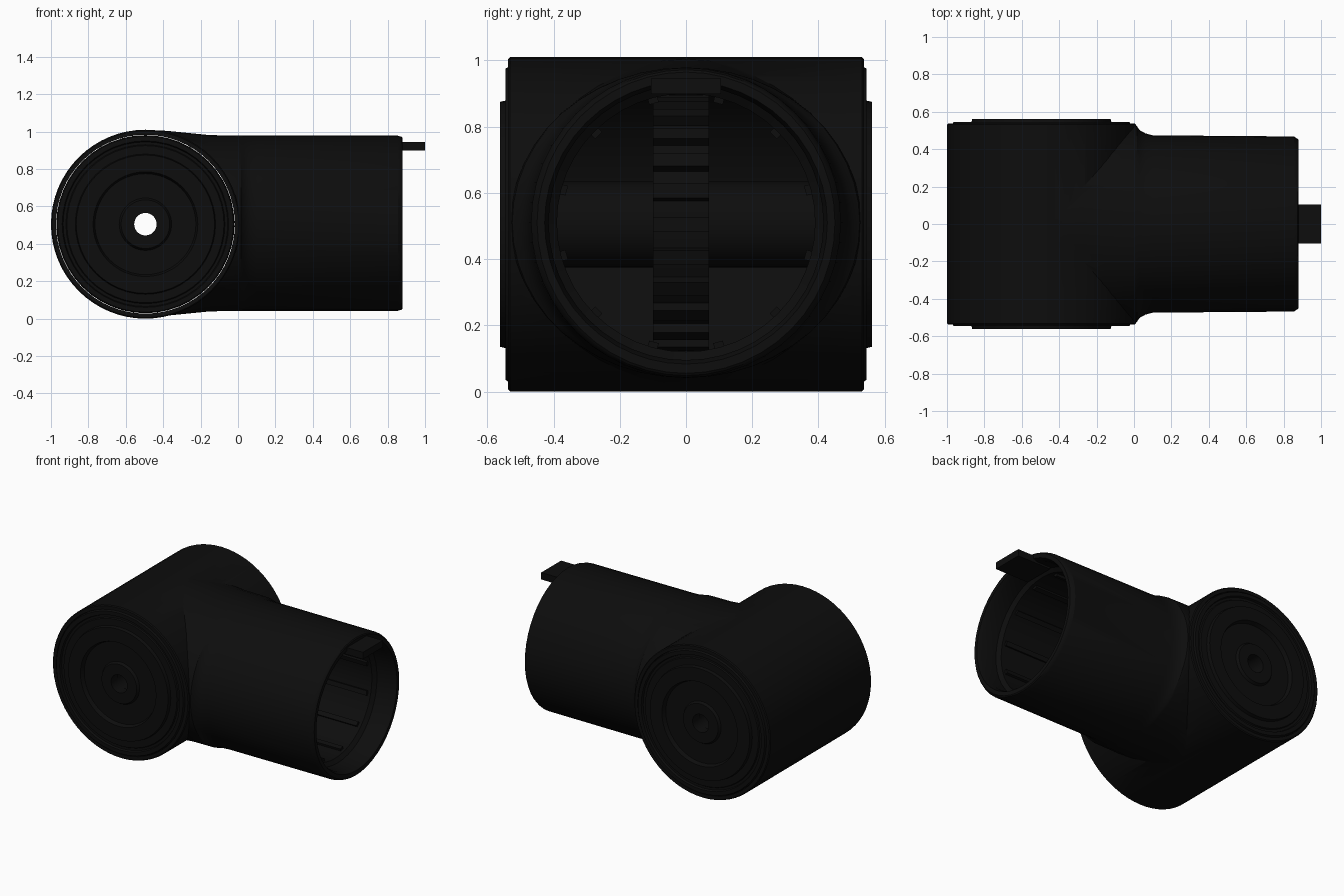
import bpy, bmesh, math
from mathutils import Vector, Matrix

cube = bpy.data.objects.get("Cube")
if cube:
    bpy.data.objects.remove(cube, do_unlink=True)

mat = bpy.data.materials.new("black plastic")
mat.use_nodes = True
colour = (0.004, 0.004, 0.004, 1)
mat.diffuse_color = colour
mat.node_tree.nodes["Principled BSDF"].inputs["Base Color"].default_value = colour

R = 0.505                        # drum radius
DRUM = Vector((-0.495, 0, R))    # drum centre, axis along y
TUBE = Vector((0, 0, 0.51))      # tube origin, axis along x
SEG = 48


def finish(name, bm):
    bmesh.ops.recalc_face_normals(bm, faces=bm.faces)
    mesh = bpy.data.meshes.new(name)
    bm.to_mesh(mesh)
    bm.free()
    mesh.materials.append(mat)
    ob = bpy.data.objects.new(name, mesh)
    bpy.context.collection.objects.link(ob)
    return ob


def loft(name, sections, centre, axis="X", ring=False, seg=SEG):
    """Join elliptical sections (position, side radius, height radius)."""
    bm = bmesh.new()
    loops = []
    for pos, ra, rb in sections:
        loop = []
        for i in range(seg):
            a = math.tau * i / seg
            u, v = ra * math.cos(a), rb * math.sin(a)
            p = Vector((pos, u, v) if axis == "X" else (u, pos, v))
            loop.append(bm.verts.new(centre + p))
        loops.append(loop)
    pairs = list(zip(loops, loops[1:]))
    if ring:
        pairs.append((loops[-1], loops[0]))
    else:
        bm.faces.new(loops[0])
        bm.faces.new(loops[-1])
    for a, b in pairs:
        for i in range(seg):
            j = (i + 1) % seg
            bm.faces.new((a[i], a[j], b[j], b[i]))
    return finish(name, bm)


def lathe(name, profile, centre, axis, ring=False, seg=SEG):
    return loft(name, [(h, r, r) for h, r in profile], centre, axis, ring, seg)


def boxes(name, items):
    """One mesh of boxes, each given as a size and a placement matrix."""
    bm = bmesh.new()
    for size, place in items:
        bmesh.ops.create_cube(bm, size=1, matrix=place @ Matrix.Diagonal((*size, 1)))
    return finish(name, bm)


def boolean(ob, cutter, operation):
    mod = ob.modifiers.new("boolean", "BOOLEAN")
    mod.object, mod.operation, mod.solver = cutter, operation, "EXACT"
    bpy.context.view_layer.objects.active = ob
    bpy.ops.object.modifier_apply(modifier=mod.name)
    bpy.data.objects.remove(cutter, do_unlink=True)


# Housing: drum blended into a round tube, then hollowed out
housing = lathe("housing", [(-0.537, R - 0.006), (-0.531, R), (0.531, R), (0.537, R - 0.006)],
                DRUM, "Y", seg=64)
neck = loft("neck", [(-0.46, 0.52, 0.498), (-0.38, 0.525, 0.494), (-0.28, 0.53, 0.484),
                     (-0.15, 0.53, 0.471), (0.0, 0.53, 0.469), (0.015, 0.525, 0.469),
                     (0.03, 0.502, 0.468), (0.06, 0.485, 0.468), (0.1, 0.474, 0.468),
                     (0.855, 0.468, 0.468), (0.875, 0.455, 0.462), (0.88, 0.45, 0.455)], TUBE)
boolean(housing, neck, "UNION")
boolean(housing, lathe("drum_cavity", [(-0.7, 0.478), (0.7, 0.478)], DRUM, "Y", seg=64),
        "DIFFERENCE")
boolean(housing, lathe("tube_bore", [(-0.4, 0.39), (0.72, 0.39), (0.74, 0.415),
                                     (0.85, 0.415), (0.95, 0.455)], TUBE, "X"), "DIFFERENCE")

# Stepped end caps with a raised ring and a pierced hub
cap = [(0.48, 0.06), (0.552, 0.06), (0.552, 0.13), (0.535, 0.14), (0.535, 0.27),
       (0.562, 0.28), (0.562, 0.37), (0.54, 0.375), (0.54, 0.42), (0.532, 0.425),
       (0.532, 0.44), (0.546, 0.445), (0.546, 0.47), (0.535, 0.476), (0.48, 0.476)]
parts = [housing]
for name, side in (("front_cap", -1), ("back_cap", 1)):
    parts.append(lathe(name, [(h * side, r) for h, r in cap], DRUM, "Y", ring=True))

# Inner toothed wheel on a hollow axle
parts.append(lathe("hollow_axle", [(-0.49, 0.065), (-0.49, 0.13), (0.49, 0.13), (0.49, 0.065)],
                   DRUM, "Y", ring=True))
parts.append(lathe("inner_wheel", [(-0.1, 0.12), (-0.1, 0.36), (0.07, 0.36), (0.07, 0.12)],
                   DRUM, "Y", ring=True))
teeth = []
for i in range(24):
    turn = Matrix.Rotation(math.tau * i / 24, 4, "Y")
    teeth.append(((0.04, 0.17, 0.045),
                  Matrix.Translation(DRUM) @ turn @ Matrix.Translation((0.37, -0.015, 0))))
parts.append(boxes("wheel_teeth", teeth))

# Ribs inside the tube
ribs = []
for i in range(12):
    turn = Matrix.Rotation(math.tau * (i + 0.5) / 12, 4, "X")
    ribs.append(((0.4, 0.03, 0.03),
                 Matrix.Translation(TUBE) @ turn @ Matrix.Translation((0.5, 0, 0.388))))
parts.append(boxes("tube_ribs", ribs))

# Locking tab at the mouth of the tube
parts.append(boxes("locking_tab", [((0.25, 0.21, 0.046), Matrix.Translation((0.875, 0, 0.922)))]))

# Smooth round surfaces, keep edges sharp
bpy.ops.object.select_all(action="DESELECT")
for ob in parts:
    ob.select_set(True)
bpy.context.view_layer.objects.active = housing
bpy.ops.object.shade_smooth_by_angle(angle=math.radians(30))
